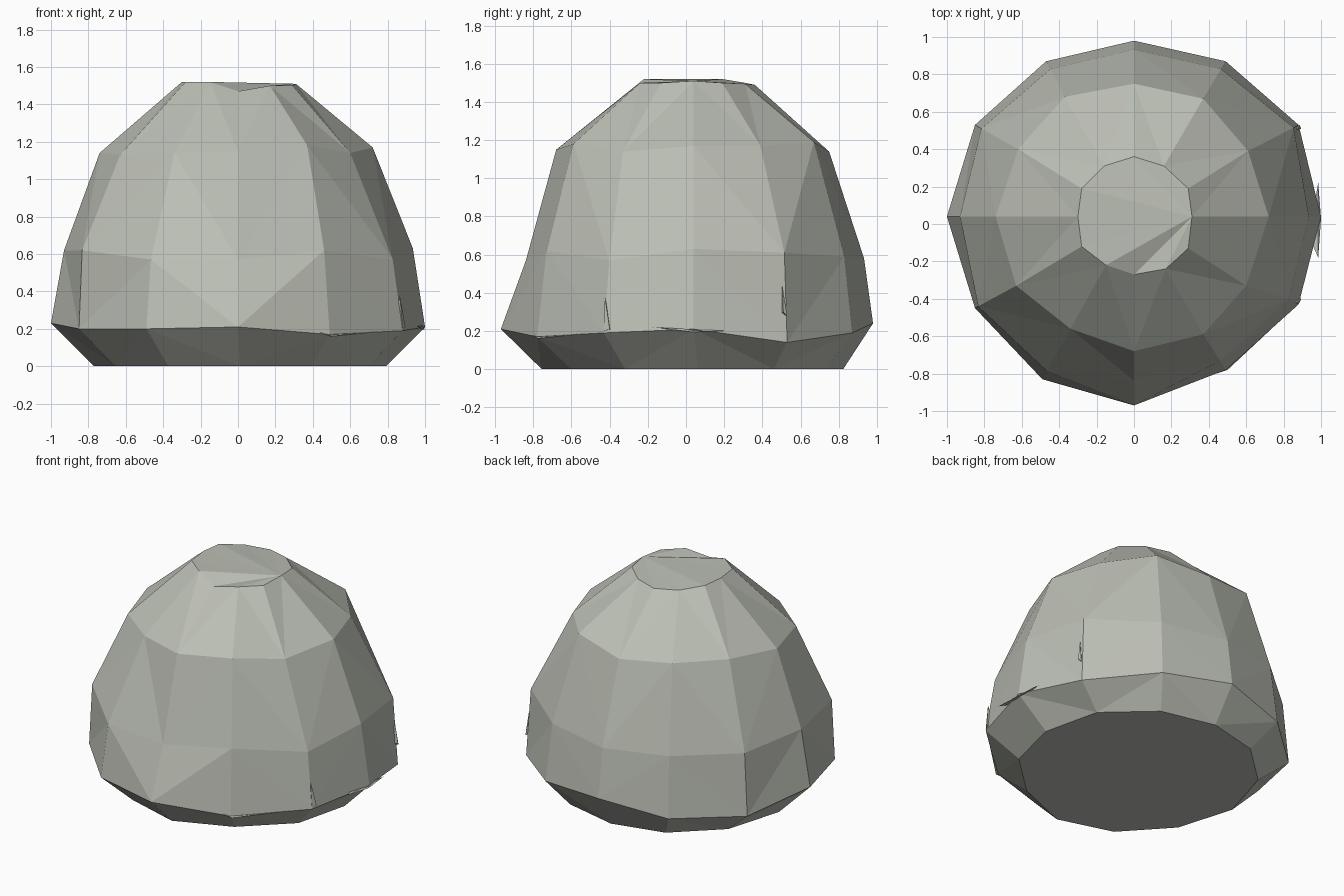
import bpy, bmesh
from mathutils import Vector

if "Cube" in bpy.data.objects:
    bpy.data.objects.remove(bpy.data.objects["Cube"])

# One flat stone colour
stone = bpy.data.materials.new("warm grey stone")
stone.diffuse_color = (0.50, 0.52, 0.46, 1)
stone.use_nodes = True
stone.node_tree.nodes["Principled BSDF"].inputs["Base Color"].default_value = stone.diffuse_color


def finish(bm, name):
    bmesh.ops.recalc_face_normals(bm, faces=bm.faces)
    mesh = bpy.data.meshes.new(name)
    bm.to_mesh(mesh)
    bm.free()
    mesh.materials.append(stone)
    obj = bpy.data.objects.new(name, mesh)
    bpy.context.collection.objects.link(obj)
    return obj


# Irregular twelve-sided cross-sections, counter-clockwise from +x
belly_xy = [(1, .04), (.88, .53), (.49, .87), (0, .98), (-.47, .87), (-.85, .53),
            (-1, .04), (-.85, -.45), (-.49, -.83), (0, -.97), (.49, -.78), (.88, -.43)]
belly_z = [.21, .14, .19, .24, .18, .17, .23, .20, .20, .21, .17, .19]
waist_z = [.63, .61, .59, .58, .60, .60, .62, .62, .57, .57, .62, .57]
waist_k = [.935, .97, .95, .95, .95, .96, .93, .98, .95, .87, .94, .94]
shoulder_xy = [(.72, .04), (.61, .39), (.37, .67), (0, .75), (-.37, .68), (-.62, .40),
               (-.74, .04), (-.63, -.33), (-.34, -.56), (0, -.68), (.37, -.59), (.60, -.33)]
shoulder_z = [1.17, 1.17, 1.19, 1.14, 1.18, 1.17, 1.14, 1.13, 1.14, 1.15, 1.18, 1.14]
crown_xy = [(.31, .04), (.29, .19), (.16, .31), (0, .36), (-.16, .31), (-.28, .19),
            (-.30, .04), (-.28, -.12), (-.15, -.22), (0, -.27), (.17, -.24), (.29, -.13)]
crown_z = [1.51, 1.50, 1.495, 1.49, 1.50, 1.52, 1.52, 1.52, 1.52, 1.47, 1.50, 1.50]

rings = [
    [(x * .78 + .01, y * .81 + .03, 0) for x, y in belly_xy],
    [(x, y, z) for (x, y), z in zip(belly_xy, belly_z)],
    [(x * k, .04 + (y - .04) * k, z) for (x, y), z, k in zip(belly_xy, waist_z, waist_k)],
    [(x, y, z) for (x, y), z in zip(shoulder_xy, shoulder_z)],
    [(x, y, z) for (x, y), z in zip(crown_xy, crown_z)],
]

# Boulder body: rings joined by facets, flat base, chipped crown
bm = bmesh.new()
loops = [[bm.verts.new(p) for p in ring] for ring in rings]
n = 12
for low, high in zip(loops, loops[1:]):
    for i in range(n):
        j = (i + 1) % n
        a, b, c, d = low[i], low[j], high[j], high[i]
        if i % 2:
            bm.faces.new((a, b, c))
            bm.faces.new((a, c, d))
        else:
            bm.faces.new((a, b, d))
            bm.faces.new((b, c, d))
bm.faces.new(loops[0][::-1])
crown = loops[-1]
for i in range(1, n - 1):
    bm.faces.new((crown[0], crown[i], crown[i + 1]))
finish(bm, "boulder")


# Small stone splinters along the lower rim
def splinter(name, base, tip, side):
    bm = bmesh.new()
    base, tip, side = Vector(base), Vector(tip), Vector(side)
    inward = Vector((-base.x, -base.y, 0)).normalized() * .06
    v = [bm.verts.new(p) for p in (base, tip, side, (base + side) / 2 + inward)]
    for f in ((0, 1, 2), (0, 3, 1), (1, 3, 2), (2, 3, 0)):
        bm.faces.new([v[k] for k in f])
    finish(bm, name)


splinter("right_front_splinter", (.88, -.43, .20), (.865, -.425, .38), (.895, -.40, .21))
splinter("right_back_splinter", (.885, .53, .28), (.875, .505, .44), (.895, .51, .30))
splinter("right_rim_splinter", (.985, -.18, .22), (.985, .22, .20), (1.0, .03, .195))
splinter("front_rim_splinter", (.44, -.80, .18), (.80, -.50, .19), (.50, -.78, .16))
